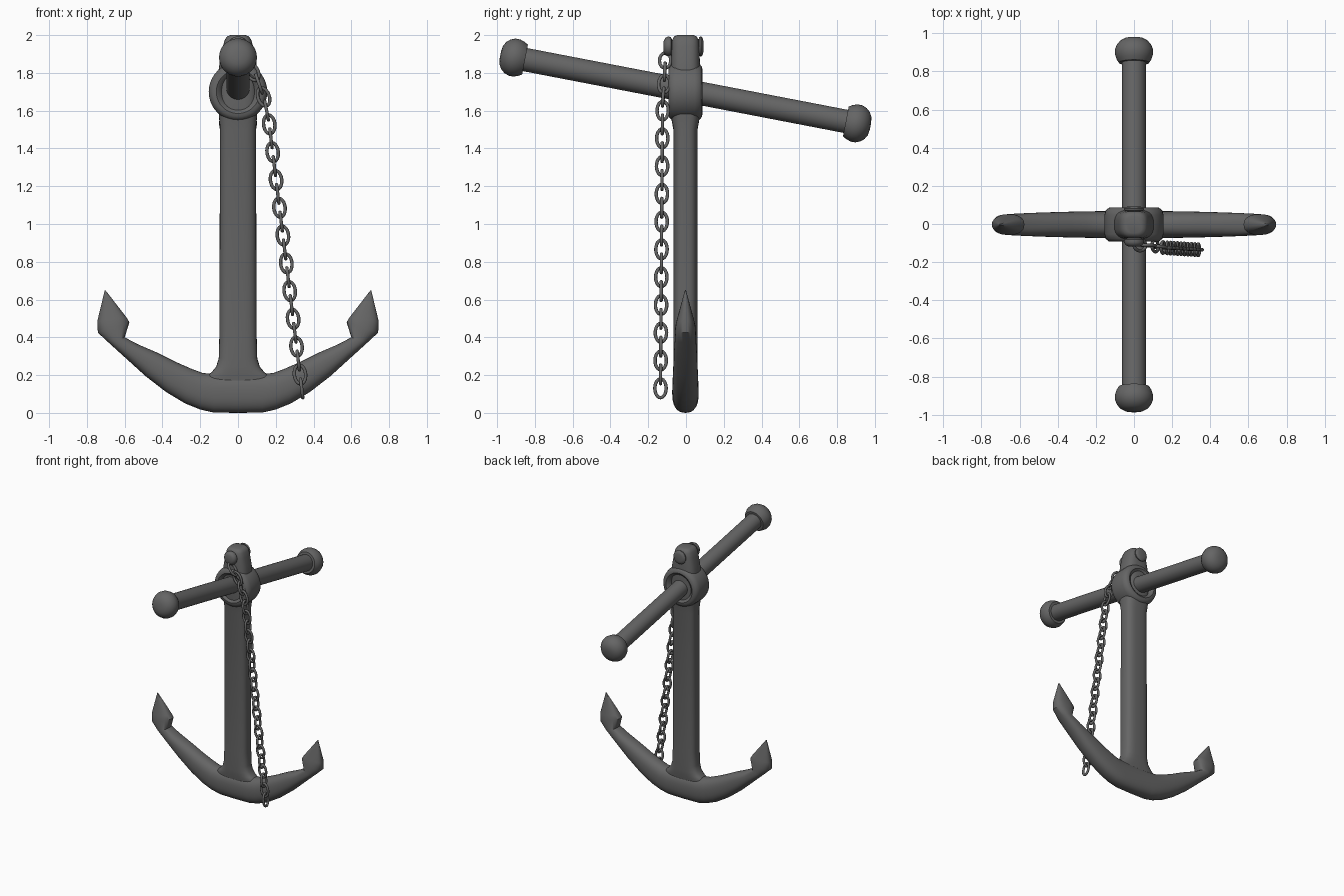
import bpy, bmesh, math
from mathutils import Vector, Matrix

if "Cube" in bpy.data.objects:
    bpy.data.objects.remove(bpy.data.objects["Cube"])

iron = bpy.data.materials.new("dark iron")
iron.diffuse_color = (0.13, 0.13, 0.13, 1)
iron.use_nodes = True
iron.node_tree.nodes["Principled BSDF"].inputs["Base Color"].default_value = iron.diffuse_color


def finish(name, bm, angle=40):
    bmesh.ops.recalc_face_normals(bm, faces=bm.faces)
    me = bpy.data.meshes.new(name)
    bm.to_mesh(me)
    bm.free()
    ob = bpy.data.objects.new(name, me)
    bpy.context.collection.objects.link(ob)
    me.materials.append(iron)
    bpy.ops.object.select_all(action='DESELECT')
    ob.select_set(True)
    bpy.context.view_layer.objects.active = ob
    bpy.ops.object.shade_smooth_by_angle(angle=math.radians(angle))
    return ob


def oval(center, u, v, power, n=32):
    """Superellipse ring spanned by half-axis vectors u and v."""
    pts = []
    for i in range(n):
        a = 2 * math.pi * i / n
        c, s = math.cos(a), math.sin(a)
        pts.append(center + u * math.copysign(abs(c) ** (2 / power), c)
                   + v * math.copysign(abs(s) ** (2 / power), s))
    return pts


def loft(bm, rings, closed=False):
    vs = [[bm.verts.new(p) for p in r] for r in rings]
    pairs = list(zip(vs, vs[1:])) + ([(vs[-1], vs[0])] if closed else [])
    for a, b in pairs:
        for i in range(len(a)):
            j = (i + 1) % len(a)
            bm.faces.new((a[i], a[j], b[j], b[i]))
    if not closed:
        bm.faces.new(vs[0])
        bm.faces.new(vs[-1])


def lathe(name, profile, matrix, n=40, angle=40):
    """Revolve (distance, radius) points around the local y axis."""
    bm = bmesh.new()
    loft(bm, [oval(Vector((0, t, 0)), Vector((r, 0, 0)), Vector((0, 0, r)), 2, n)
              for t, r in profile])
    bm.transform(matrix)
    return finish(name, bm, angle)


# Arms with pointed flukes: outer x, z, inner x, z, half depth
half = [(0.13, 0.002, 0.13, 0.205, 0.07), (0.20, 0.018, 0.19, 0.212, 0.07),
        (0.28, 0.05, 0.25, 0.235, 0.069), (0.38, 0.11, 0.33, 0.27, 0.067),
        (0.49, 0.195, 0.43, 0.32, 0.064), (0.60, 0.295, 0.53, 0.363, 0.06),
        (0.685, 0.372, 0.60, 0.40, 0.056), (0.742, 0.425, 0.575, 0.48, 0.054),
        (0.745, 0.485, 0.59, 0.505, 0.045), (0.705, 0.65, 0.70, 0.647, 0.003)]
sections = [(-a, b, -c, d, e) for a, b, c, d, e in reversed(half)]
sections += [(0, 0, 0, 0.205, 0.07)] + half
bm = bmesh.new()
rings = []
for ox, oz, ix, iz, d in sections:
    o, i = Vector((ox, -0.003, oz)), Vector((ix, -0.003, iz))
    rings.append(oval((o + i) / 2, (i - o) / 2, Vector((0, d, 0)), 2.4))
loft(bm, rings)
finish("arms", bm)

# Shank with flared foot and rounded head: z, half width, half depth
bm = bmesh.new()
loft(bm, [oval(Vector((0, -0.003, z)), Vector((w, 0, 0)), Vector((0, d, 0)), 3)
          for z, w, d in [(0.1, 0.19, 0.05), (0.19, 0.175, 0.058), (0.215, 0.14, 0.062),
                          (0.245, 0.115, 0.063), (0.29, 0.102, 0.064), (0.4, 0.099, 0.064),
                          (1.5, 0.095, 0.064), (1.56, 0.1, 0.075), (1.62, 0.105, 0.08),
                          (1.80, 0.105, 0.08), (1.87, 0.095, 0.076), (1.94, 0.08, 0.074),
                          (1.975, 0.07, 0.07), (1.993, 0.058, 0.06), (2.0, 0.04, 0.045)]])
finish("shank", bm)

# Thick collar ring around the stock hole
side = [(0.05, 0.06), (0.055, 0.085), (0.078, 0.097), (0.09, 0.115), (0.088, 0.132),
        (0.075, 0.148), (0.05, 0.155)]
lathe("collar", [(-t, r) for t, r in side] + [(t, r) for t, r in reversed(side)],
      Matrix.Translation((0, -0.003, 1.70)))

# Tilted stock bar with knobs
tilt = Matrix.Translation((0, -0.003, 1.707)) @ Matrix.Rotation(math.radians(-10.9), 4, 'X')
lathe("stock", [(-0.9, 0.062), (0.9, 0.062)], tilt)
knob = [(0.865, 0.05), (0.865, 0.08), (0.885, 0.092), (0.91, 0.1), (0.935, 0.1),
        (0.96, 0.09), (0.98, 0.073), (0.993, 0.05), (0.998, 0.02)]
for s, label in ((-1, "front"), (1, "back")):
    lathe(label + "_knob", [(s * t, r) for t, r in knob], tilt)

# Bolt through the head
bolt = [(-0.118, 0.03), (-0.11, 0.045), (-0.095, 0.053), (-0.08, 0.05), (-0.074, 0.035),
        (0.066, 0.035), (0.07, 0.05), (0.08, 0.053), (0.088, 0.045), (0.092, 0.03)]
lathe("head_bolt", bolt, Matrix.Translation((0, 0, 1.94)), 24)

# Chain hanging from the bolt, links alternate by a quarter turn
path = [Vector(p) for p in ((0.337, -0.135, 0.13), (0.165, -0.125, 1.53), (0.14, -0.122, 1.66),
                            (0.11, -0.115, 1.745), (0.07, -0.112, 1.815), (0.02, -0.11, 1.88))]


def along(s):
    for a, b in zip(path, path[1:]):
        length = (b - a).length
        if s <= length:
            return a + (b - a) * s / length, (b - a).normalized()
        s -= length
    return None


bm = bmesh.new()
k = 0
while along(k * 0.0741):
    pos, up = along(k * 0.0741)
    flat = Vector((0, 1, 0))
    flat = (flat - up * flat.dot(up)).normalized()
    other = up.cross(flat)
    wide, thick = (flat, other) if k % 2 == 0 else (other, flat)
    rings = []
    for i in range(24):
        a = 2 * math.pi * i / 24
        out = wide * math.cos(a) + up * math.sin(a)
        center = pos + wide * 0.030 * math.cos(a) + up * 0.050 * math.sin(a)
        rings.append(oval(center, out * 0.009, thick * 0.009, 2, 10))
    loft(bm, rings, closed=True)
    k += 1
finish("chain", bm, 60)
